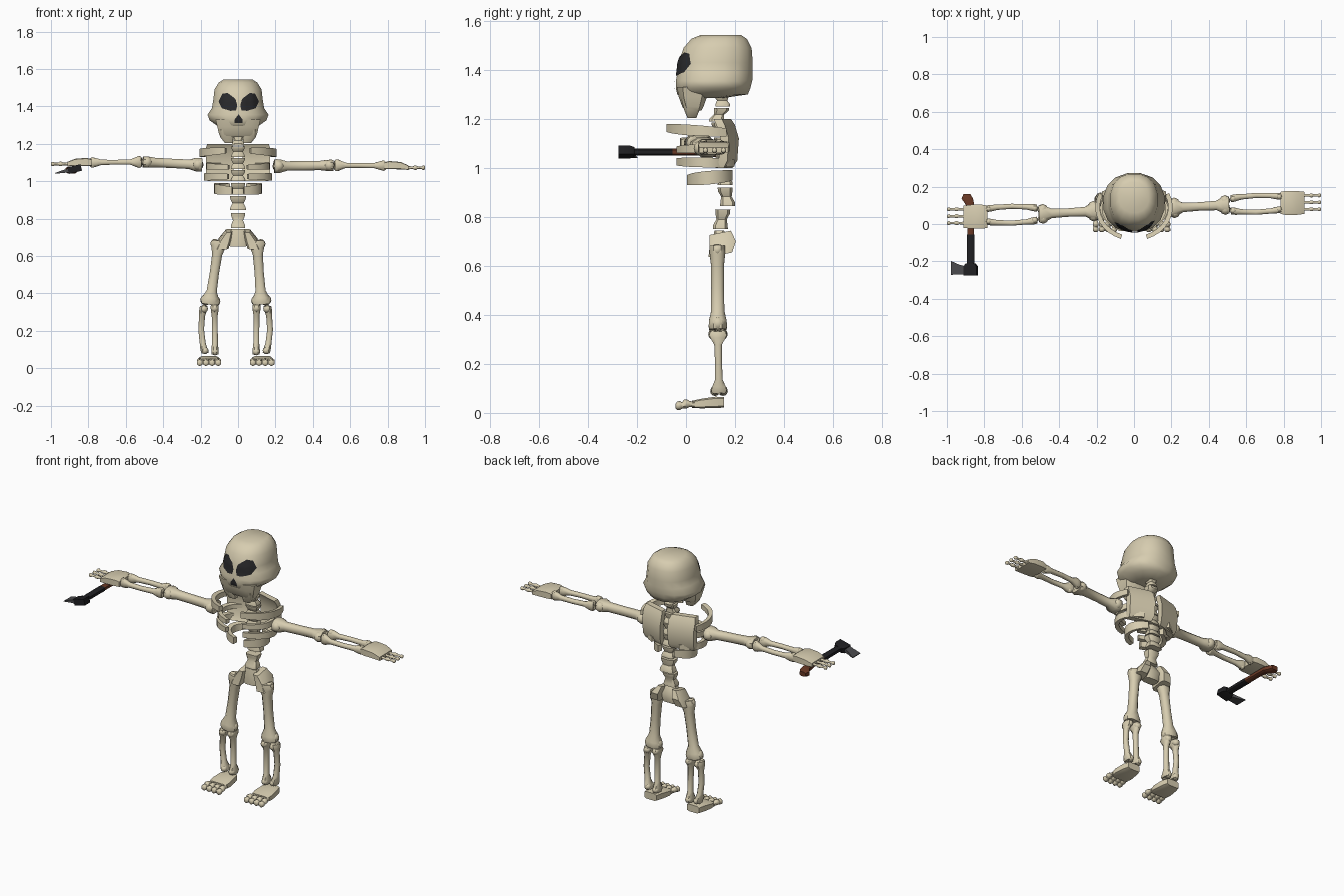
import bpy, bmesh, math
from mathutils import Vector as V
from mathutils.bvhtree import BVHTree

if "Cube" in bpy.data.objects:
    bpy.data.objects.remove(bpy.data.objects["Cube"])

X, Y, Z = V((1, 0, 0)), V((0, 1, 0)), V((0, 0, 1))


def material(name, rgb):
    m = bpy.data.materials.new(name)
    m.diffuse_color = (*rgb, 1)
    m.use_nodes = True
    m.node_tree.nodes["Principled BSDF"].inputs["Base Color"].default_value = m.diffuse_color
    return m


BONE = material("bone", (0.68, 0.61, 0.435))
DARK = material("socket_black", (0.022, 0.022, 0.024))
IRON = material("iron_black", (0.014, 0.014, 0.016))
STEEL = material("blade_grey", (0.07, 0.07, 0.075))
WOOD = material("wood_brown", (0.14, 0.04, 0.018))


def finish(bm, name, mat, angle=40):
    bmesh.ops.recalc_face_normals(bm, faces=bm.faces)
    me = bpy.data.meshes.new(name)
    bm.to_mesh(me)
    me.materials.append(mat)
    me.shade_smooth()
    me.set_sharp_from_angle(angle=math.radians(angle))
    ob = bpy.data.objects.new(name, me)
    bpy.context.collection.objects.link(ob)
    return ob


def add_loft(bm, rings, u, v, n=8, p=1.0):
    """Skin rings of (centre, half width along u, half width along v); p=0, n=4 is a box."""
    loops = []
    for c, a, b in rings:
        loop = []
        for i in range(n):
            t = 2 * math.pi * (i + 0.5) / n
            cs, sn = math.cos(t), math.sin(t)
            loop.append(bm.verts.new(V(c) + u * a * math.copysign(abs(cs) ** p, cs)
                                     + v * b * math.copysign(abs(sn) ** p, sn)))
        loops.append(loop)
    for l0, l1 in zip(loops, loops[1:]):
        for i in range(n):
            j = (i + 1) % n
            bm.faces.new((l0[i], l0[j], l1[j], l1[i]))
    bm.faces.new(loops[0])
    bm.faces.new(loops[-1])


def loft(name, rings, u=X, v=Y, n=8, p=1.0, mat=BONE, angle=40):
    bm = bmesh.new()
    add_loft(bm, rings, u, v, n, p)
    return finish(bm, name, mat, angle)


def bone(name, p0, p1, u, shaft, e0, e1, bow=(0, 0, 0), n=8):
    """Long bone: slim shaft, flared ends (half widths along u and v), two knobs on each end."""
    p0, p1, bow = V(p0), V(p1), V(bow)
    d = (p1 - p0).normalized()
    u = (u - d * u.dot(d)).normalized()
    v = d.cross(u)
    length = (p1 - p0).length
    bm = bmesh.new()
    rings = []
    for t, f in ((0.01, .8), (.05, 1), (.11, .85), (.22, 0), (.5, -.12), (.78, 0), (.89, .85), (.95, 1), (.99, .8)):
        e = e0 if t < .5 else e1
        rings.append((p0.lerp(p1, t) + bow * math.sin(math.pi * t),
                      shaft + (e[0] * .95 - shaft) * f, shaft + (e[1] * .95 - shaft) * f))
    add_loft(bm, rings, u, v, n, .85)
    for p, e, s in ((p0, e0, 1), (p1, e1, -1)):
        r = min(e[1], e[0] * .55, length * .1)
        for k in (-1, 1):
            res = bmesh.ops.create_uvsphere(bm, u_segments=8, v_segments=6, radius=r)
            bmesh.ops.translate(bm, verts=res["verts"], vec=p + d * s * r * .85 + u * k * (e[0] - r))
    return finish(bm, name, BONE, 50)


# ---- Skull: cranium with cheek bulge, (z, half width, front y, back y)
levels = ((1.543, .08, .06, .225), (1.527, .105, .02, .25), (1.49, .128, -.012, .270), (1.43, .135, -.033, .275),
          (1.39, .142, -.037, .275), (1.355, .166, -.044, .273), (1.325, .154, -.044, .265), (1.30, .118, -.038, .255),
          (1.285, .085, -.02, .15))
skull = loft("cranium", [((0, (f + b) / 2, z), w, (b - f) / 2) for z, w, f, b in levels], n=16, p=.88, angle=60)
loft("upper_jaw", [((0, .03, 1.33), .125, .07), ((0, .028, 1.29), .115, .06), ((0, .028, 1.25), .105, .045),
                   ((0, .03, 1.235), .095, .035)], p=.5, angle=50)
for s in (-1, 1):
    loft("jaw_prong", [((s * .065, .022, 1.28), .04, .042), ((s * .06, .024, 1.235), .036, .032),
                       ((s * .048, .024, 1.203), .022, .018)], p=.4)

# ---- Eye sockets and nose hole: thin plates laid onto the face
bvhs = [BVHTree.FromObject(o, bpy.context.evaluated_depsgraph_get())
        for o in bpy.data.objects if o.name in ("cranium", "upper_jaw")]


def face_patch(name, outline):
    bm = bmesh.new()
    cx = sum(p[0] for p in outline) / len(outline)
    cz = sum(p[1] for p in outline) / len(outline)
    dense = []
    for a, b in zip(outline, outline[1:] + outline[:1]):
        dense += [(a[0] + (b[0] - a[0]) * k / 3, a[1] + (b[1] - a[1]) * k / 3) for k in range(3)]

    def vert(x, z):
        hits = [b.ray_cast(V((x, -1, z)), Y)[0] for b in bvhs]
        return bm.verts.new((x, min([h.y for h in hits if h] or [0]) - .005, z))
    loops = [[vert(cx + (x - cx) * f, cz + (z - cz) * f) for x, z in dense] for f in (1, .75, .5, .25)]
    mid = vert(cx, cz)
    for i in range(len(dense)):
        j = (i + 1) % len(dense)
        for l0, l1 in zip(loops, loops[1:]):
            bm.faces.new((l0[i], l0[j], l1[j], l1[i]))
        bm.faces.new((loops[-1][i], loops[-1][j], mid))
    ob = finish(bm, name, DARK)
    if sum(f.normal.y for f in ob.data.polygons) > 0:
        ob.data.flip_normals()


eye = [(.008, 1.405), (.018, 1.44), (.06, 1.472), (.088, 1.467), (.108, 1.425), (.09, 1.39), (.045, 1.376), (.015, 1.378)]
for s in (-1, 1):
    face_patch("eye_socket", [(s * x + .004, z) for x, z in eye])
face_patch("nose_hole", [(-.02, 1.312), (-.018, 1.33), (.003, 1.358), (.024, 1.33), (.024, 1.312)])

# ---- Spine: hourglass vertebrae (bottom z, top z, bottom y, top y, half width)
for z0, z1, y0, y1, w in ((1.25, 1.30, .15, .145, .028), (1.19, 1.245, .125, .145, .035), (1.13, 1.185, .145, .135, .038),
                          (1.065, 1.125, .15, .145, .04), (1.0, 1.06, .155, .15, .04), (.93, .99, .16, .155, .04),
                          (.845, .92, .17, .16, .045), (.75, .83, .14, .15, .04)):
    ym, h = (y0 + y1) / 2, z1 - z0
    loft("vertebra", [((0, y0, z0), w, .032), ((0, y0, z0 + h * .2), w * .95, .031), ((0, ym, z0 + h * .5), w * .7, .022),
                      ((0, y1, z1 - h * .2), w * .95, .031), ((0, y1, z1), w, .032)], p=.5)

# ---- Pelvis: sacrum and two hip wings
loft("sacrum", [((0, .14, .65), .045, .03), ((0, .145, .70), .055, .035), ((0, .135, .745), .035, .02)], p=.5)
for s in (-1, 1):
    loft("hip_wing", [((s * .085, .14, .645), .035, .05), ((s * .07, .15, .69), .033, .055),
                      ((s * .048, .14, .735), .018, .045)], u=X, v=V((0, 1, .2)), p=.4)

# ---- Ribs: curved bands (z, half width, depth, height, end angles, front rise)
def rib(s, z, w, yc, depth, h, a0, a1, rise):
    bm = bmesh.new()
    rows = []
    steps = 9
    for i in range(steps + 1):
        t = i / steps
        a = math.radians(a0 + (a1 - a0) * t)
        taper = .75 + .25 * math.sin(math.pi * t)
        row = []
        for off, dz in ((0, -1), (0, 1), (-.024, .8), (-.024, -.8)):
            row.append(bm.verts.new((s * (w + off) * math.cos(a), yc + (depth + off) * math.sin(a),
                                     z + rise * t + dz * taper * h / 2)))
        rows.append(row)
    for r0, r1 in zip(rows, rows[1:]):
        for i in range(4):
            j = (i + 1) % 4
            bm.faces.new((r0[i], r0[j], r1[j], r1[i]))
    bm.faces.new(rows[0])
    bm.faces.new(rows[-1])
    finish(bm, "rib", BONE)


for s in (-1, 1):
    rib(s, 1.145, .207, .09, .18, .044, 25, -70, .018)
    rib(s, 1.085, .172, .08, .125, .035, 60, -72, -.01)
    rib(s, 1.02, .182, .085, .13, .04, 60, -72, .005)
    rib(s, .97, .128, .10, .1, .055, 65, -75, -.02)

# ---- Shoulder blades: bowed plates beside the spine
for s in (-1, 1):
    u = V((1, -.28 * s, 0))
    loft("shoulder_blade", [((s * .098, y, z), w, .017) for y, z, w in
                            ((.155, 1.0, .065), (.172, 1.03, .072), (.178, 1.12, .074), (.162, 1.175, .074), (.148, 1.2, .066))],
         u=u, v=Y, n=4, p=0, angle=30)

# ---- Legs: the stance is shifted slightly towards -x below the hips
for s in (-1, 1):
    dx = -.026 if s > 0 else 0
    bone("thigh_bone", (s * .10, .128, .685), (s * .152 + dx, .13, .337), X, .029, (.045, .036), (.054, .042))
    bone("shin_bone", (s * .125 + dx, .13, .34), (s * .123 + dx, .135, .072), Y, .017, (.04, .024), (.036, .022))
    bone("calf_bone", (s * .182 + dx, .13, .335), (s * .176 + dx, .135, .078), Y, .017, (.038, .024), (.034, .022),
         (s * .018, 0, 0))
    # Foot: sloped wedge and four knuckled toes
    fx = s * .155 + dx
    loft("foot", [((fx, .155, .043), .042, .022), ((fx, .12, .043), .052, .024), ((fx, .06, .038), .06, .02),
                  ((fx, .025, .035), .054, .015)], u=X, v=Z, p=.4)
    for k in range(4):
        x = fx + (k - 1.5) * .033
        loft("toe", [((x, y, z), r, r) for y, z, r in ((.035, .034, .012), (.015, .036, .012), (.004, .037, .018), (-.008, .036, .018),
                                                       (-.016, .03, .013), (-.024, .03, .018), (-.036, .029, .018), (-.042, .028, .01))],
             u=X, v=Z, n=6, angle=60)

# ---- Arms: (side, shoulder y z, elbow y z, bone y offset at the wrist, wrist z, finger z)
for s, ys, zs, ye, ze, yw, zw, zf in ((-1, .07, 1.087, .053, 1.103, .047, 1.10, 1.092), (1, .085, 1.08, .103, 1.085, .113, 1.083, 1.072)):
    bone("upper_arm_bone", (s * .19, ys, zs), (s * .512, ye, ze), Y, .027, (.055, .042), (.053, .034))
    for k in (-1, 1):
        bone("forearm_bone", (s * .515, ye + k * .032, ze), (s * .79, yw + k * .034, zw), Z, .015,
             (.032, .022), (.028, .02), (0, k * .012, 0))
    # Palm and three knuckled fingers
    yp = yw - .008 if s < 0 else yw
    loft("palm", [((s * .783, yp, zw), .06, .018), ((s * .81, yp, zw + .003), .065, .022),
                  ((s * .87, yp, zw), .065, .02), ((s * .912, yp, zf), .06, .012)], u=Y, v=Z, n=8, p=.2)
    for k in (-1, 0, 1):
        y = yp + k * .037 + .003
        loft("finger", [((s * x, y, zf), r, r) for x, r in ((.905, .009), (.935, .007), (.945, .012), (.953, .012), (.96, .007),
                                                            (.982, .007), (.988, .012), (.996, .011), (1.0, .006))],
             u=Y, v=Z, n=6, angle=60)

# ---- Hatchet held under the palm: wooden grip, dark haft, socket and blade
hx, hz = -.873, 1.065
loft("hatchet_grip", [((hx - .02, .16, hz - .006), .02, .014), ((hx - .018, .135, hz - .006), .032, .02),
                      ((hx - .004, .105, hz - .002), .024, .017), ((hx, .05, hz), .019, .015), ((hx, -.06, hz), .019, .014)],
     u=X, v=Z, p=.6, mat=WOOD)
loft("hatchet_haft", [((hx, -.055, hz), .021, .015), ((hx, -.235, hz), .02, .014)], u=X, v=Z, p=.6, mat=IRON)
tilt = V((1, 0, .25)).normalized()
loft("hatchet_socket", [((hx, -.21, hz), .024, .014), ((hx, -.228, hz), .036, .018), ((hx, -.275, hz), .036, .018)],
     u=tilt, v=tilt.cross(Y), n=4, p=0, mat=IRON)
loft("hatchet_blade", [((-.895, -.25, 1.06), .022, .012), ((-.935, -.243, 1.052), .026, .008), ((-.978, -.235, 1.042), .037, .002)],
     u=Y, v=Z, n=4, p=0, mat=STEEL, angle=20)
